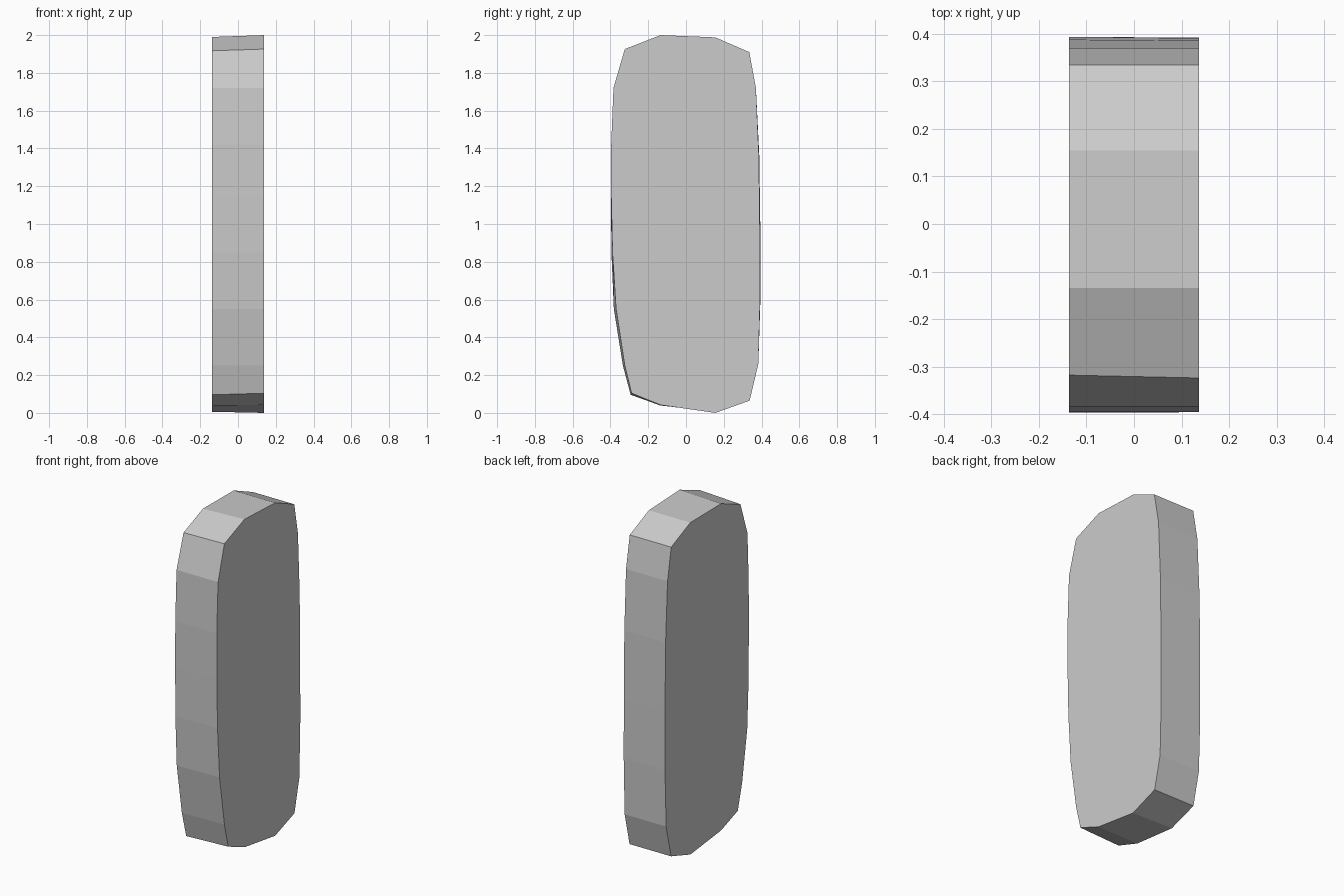
import bpy, bmesh

if "Cube" in bpy.data.objects:
    bpy.data.objects.remove(bpy.data.objects["Cube"])

HALF_WIDTH = 0.137

# Outline of the right face as (y, z), counter-clockwise seen from +x
right = [(0.155, 0.0), (0.337, 0.065), (0.383, 0.26), (0.392, 0.60),
         (0.391, 0.95), (0.386, 1.36), (0.370, 1.72), (0.335, 1.91),
         (0.155, 1.988), (-0.135, 2.0), (-0.324, 1.926), (-0.384, 1.72),
         (-0.396, 1.42), (-0.396, 1.15), (-0.389, 0.85), (-0.370, 0.55),
         (-0.324, 0.25), (-0.288, 0.104), (-0.135, 0.042)]

# The left face is the same outline, slightly skewed at these points
shift = {0: (0, 0.006), 3: (0.002, 0), 4: (0.003, 0), 5: (0.002, 0),
         9: (0, -0.010), 10: (0.006, -0.009), 13: (-0.001, 0),
         14: (-0.006, 0), 15: (-0.012, 0), 16: (-0.010, 0),
         17: (-0.005, -0.008), 18: (0, -0.003)}
left = [(y + shift.get(i, (0, 0))[0], z + shift.get(i, (0, 0))[1])
        for i, (y, z) in enumerate(right)]

# Slab: two flat faces joined by a faceted rim
bm = bmesh.new()
a = [bm.verts.new((HALF_WIDTH, y, z)) for y, z in right]
b = [bm.verts.new((-HALF_WIDTH, y, z)) for y, z in left]
bm.faces.new(a)
bm.faces.new(b[::-1])
n = len(a)
for i in range(n):
    j = (i + 1) % n
    bm.faces.new((a[i], b[i], b[j], a[j]))
bmesh.ops.recalc_face_normals(bm, faces=bm.faces)

mesh = bpy.data.meshes.new("rounded_slab")
bm.to_mesh(mesh)
bm.free()
bpy.context.collection.objects.link(bpy.data.objects.new("rounded_slab", mesh))
